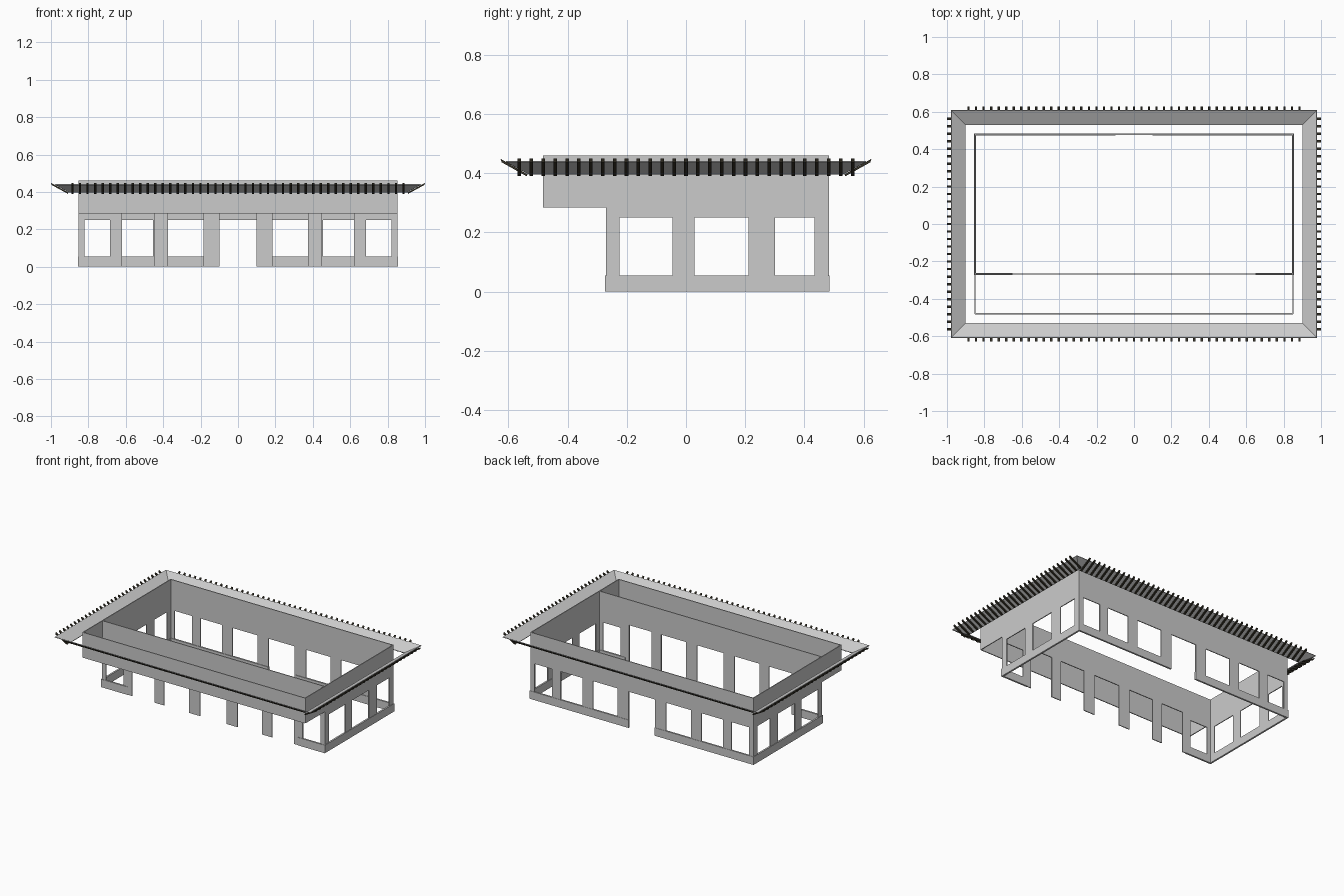
import bpy, bmesh
from mathutils import Vector

cube = bpy.data.objects.get("Cube")
if cube:
    bpy.data.objects.remove(cube)


def material(name, rgb):
    m = bpy.data.materials.new(name)
    m.use_nodes = True
    m.diffuse_color = (*rgb, 1)
    m.node_tree.nodes["Principled BSDF"].inputs["Base Color"].default_value = (*rgb, 1)
    return m


plaster = material("light grey plaster", (0.6, 0.6, 0.6))
timber = material("dark timber", (0.035, 0.031, 0.02))


def make_object(name, bm, mat):
    bmesh.ops.recalc_face_normals(bm, faces=bm.faces)
    mesh = bpy.data.meshes.new(name)
    bm.to_mesh(mesh)
    bm.free()
    mesh.materials.append(mat)
    obj = bpy.data.objects.new(name, mesh)
    bpy.context.collection.objects.link(obj)
    return obj


def add_box(bm, lo, hi):
    lo, hi = Vector(lo), Vector(hi)
    verts = bmesh.ops.create_cube(bm, size=1)["verts"]
    for v in verts:
        v.co = (lo + hi) / 2 + v.co * (hi - lo)


def wall(name, axis, pos, panels, thick=0.006):
    """Flat wall across x or y, made of panels (start, end, bottom, top)."""
    bm = bmesh.new()
    for a, b, z0, z1 in panels:
        p, q = pos - thick / 2, pos + thick / 2
        if axis == "x":
            add_box(bm, (a, p, z0), (b, q, z1))
        else:
            add_box(bm, (p, a, z0), (q, b, z1))
    return make_object(name, bm, plaster)


def mirrored(panels):
    return panels + [(-b, -a, z0, z1) for a, b, z0, z1 in panels]


TOP, HEAD, EAVE, SILL = 0.46, 0.25, 0.285, 0.055
W, BACK, FRONT, PORCH = 0.85, 0.48, -0.268, -0.48

# Back wall with door gap and windows
back_posts = [(0.10, 0.185, 0, HEAD), (0.375, 0.455, SILL, HEAD),
              (0.62, 0.685, SILL, HEAD), (0.82, W, SILL, HEAD)]
wall("back_wall", "x", BACK, [(-W, W, HEAD, TOP)] + mirrored(back_posts))
wall("back_plinth", "x", BACK - 0.001, mirrored([(0.10, 0.855, 0, SILL)]), 0.012)

# Recessed front wall: pillars to the ground and closed corners
front_posts = [(0.10, 0.185, 0, EAVE), (0.375, 0.45, 0, EAVE), (0.62, 0.685, 0, EAVE),
               (0.82, W, SILL, HEAD), (0.655, W, HEAD, EAVE)]
wall("front_wall", "x", FRONT, [(-W, W, EAVE, TOP)] + mirrored(front_posts))
wall("front_plinth", "x", FRONT, mirrored([(0.65, 0.855, 0, SILL)]), 0.012)

# Porch fascia
wall("porch_fascia", "x", PORCH, [(-W, W, EAVE, TOP)])

# Side walls
side_panels = [(PORCH, BACK, EAVE, TOP), (FRONT, BACK, HEAD, EAVE),
               (-0.268, -0.225, SILL, HEAD), (-0.045, 0.028, SILL, HEAD),
               (0.212, 0.30, SILL, HEAD), (0.435, BACK, SILL, HEAD)]
for side, s in (("left", 1), ("right", -1)):
    wall(side + "_wall", "y", s * W, side_panels)
    wall(side + "_plinth", "y", s * W, [(-0.274, 0.485, 0, SILL)], 0.012)

# Eave ring, rising outwards
bm = bmesh.new()
corners = ((-1, -1), (1, -1), (1, 1), (-1, 1))
inner = [bm.verts.new((0.902 * x, 0.531 * y, 0.398)) for x, y in corners]
outer = [bm.verts.new((0.977 * x, 0.608 * y, 0.44)) for x, y in corners]
for i in range(4):
    j = (i + 1) % 4
    bm.faces.new((inner[i], inner[j], outer[j], outer[i]))
ring = make_object("eave_ring", bm, plaster)
solid = ring.modifiers.new("thickness", "SOLIDIFY")
solid.thickness = 0.004
solid.offset = 0


# Rafters under the ring
def add_rafter(bm, along, sign, across_x, inner_d, outer_d):
    half, drop = 0.006, 0.012
    section = ((inner_d, 0.396), (outer_d, 0.449), (outer_d - 0.004, 0.449 - drop),
               (inner_d + 0.004, 0.396 - drop * 0.5))
    ends = []
    for o in (-half, half):
        pts = [(along + o, sign * d, z) if across_x else (sign * d, along + o, z)
               for d, z in section]
        ends.append([bm.verts.new(p) for p in pts])
    bm.faces.new(ends[0])
    bm.faces.new(ends[1])
    for i in range(4):
        j = (i + 1) % 4
        bm.faces.new((ends[0][i], ends[0][j], ends[1][j], ends[1][i]))


for name, sign, across_x, count, d0, d1 in (
        ("front_rafters", -1, True, 45, 0.535, 0.627), ("back_rafters", 1, True, 45, 0.535, 0.627),
        ("left_rafters", 1, False, 29, 0.906, 1.0), ("right_rafters", -1, False, 29, 0.906, 1.0)):
    bm = bmesh.new()
    for i in range(count):
        add_rafter(bm, (i - (count - 1) / 2) * 0.0402, sign, across_x, d0, d1)
    make_object(name, bm, timber)
